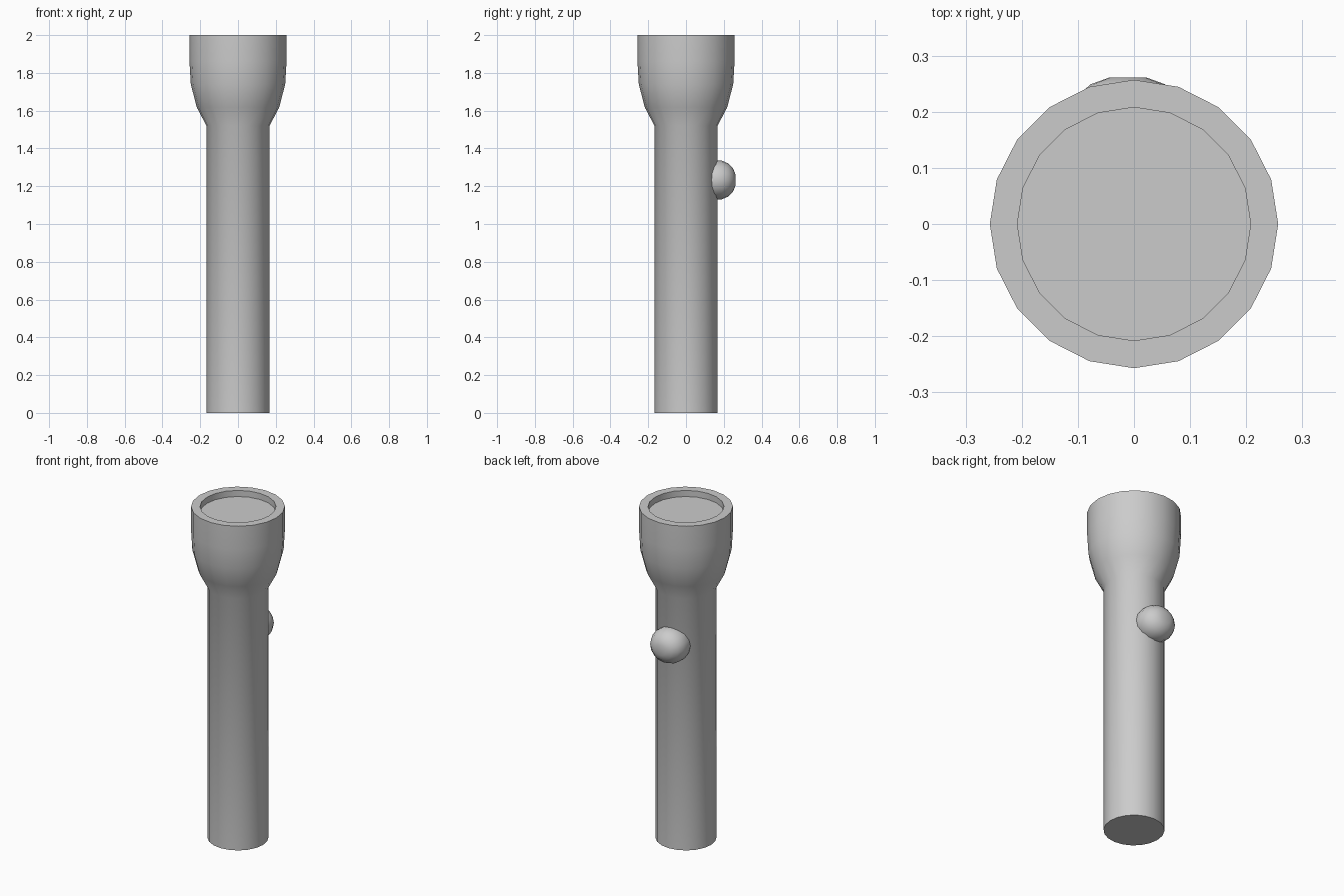
import bpy, bmesh, math
from mathutils import Matrix

if "Cube" in bpy.data.objects:
    bpy.data.objects.remove(bpy.data.objects["Cube"])


def lathe(name, profile, sides, matrix=Matrix.Identity(4), cap_start=False, cap_end=False):
    """Revolve (radius, height) points around z, then place with matrix."""
    bm = bmesh.new()
    rings = []
    for r, h in profile:
        rings.append([bm.verts.new((r * math.cos(2 * math.pi * i / sides),
                                    r * math.sin(2 * math.pi * i / sides), h))
                      for i in range(sides)])
    for a, b in zip(rings, rings[1:]):
        for i in range(sides):
            j = (i + 1) % sides
            bm.faces.new((a[i], a[j], b[j], b[i]))
    if cap_start:
        bm.faces.new(rings[0][::-1])
    if cap_end:
        bm.faces.new(rings[-1])
    bm.transform(matrix)
    if len(rings) > 1:
        bmesh.ops.recalc_face_normals(bm, faces=bm.faces)
    mesh = bpy.data.meshes.new(name)
    bm.to_mesh(mesh)
    bm.free()
    obj = bpy.data.objects.new(name, mesh)
    bpy.context.collection.objects.link(obj)
    bpy.ops.object.select_all(action='DESELECT')
    obj.select_set(True)
    bpy.context.view_layer.objects.active = obj
    bpy.ops.object.shade_smooth_by_angle(angle=math.radians(35))
    return obj


# Handle, flared head, rim and recessed lens as one closed shell
lathe("torch_body", [(0.167, 0), (0.167, 1.52), (0.218, 1.617), (0.25, 1.74),
                     (0.257, 1.86), (0.257, 2.0), (0.208, 2.0), (0.208, 1.963)],
      20, cap_start=True, cap_end=True)

# Rounded push button on the back, its axis pointing along +y
place = (Matrix.Translation((-0.011, 0, 1.233))
         @ Matrix.Diagonal((1.07, 1, 1, 1))
         @ Matrix.Rotation(-math.pi / 2, 4, 'X'))
lathe("push_button", [(0.09, 0.10), (0.1025, 0.14), (0.1025, 0.19), (0.087, 0.225),
                      (0.062, 0.249), (0.031, 0.261)],
      16, place, cap_start=True, cap_end=True)
